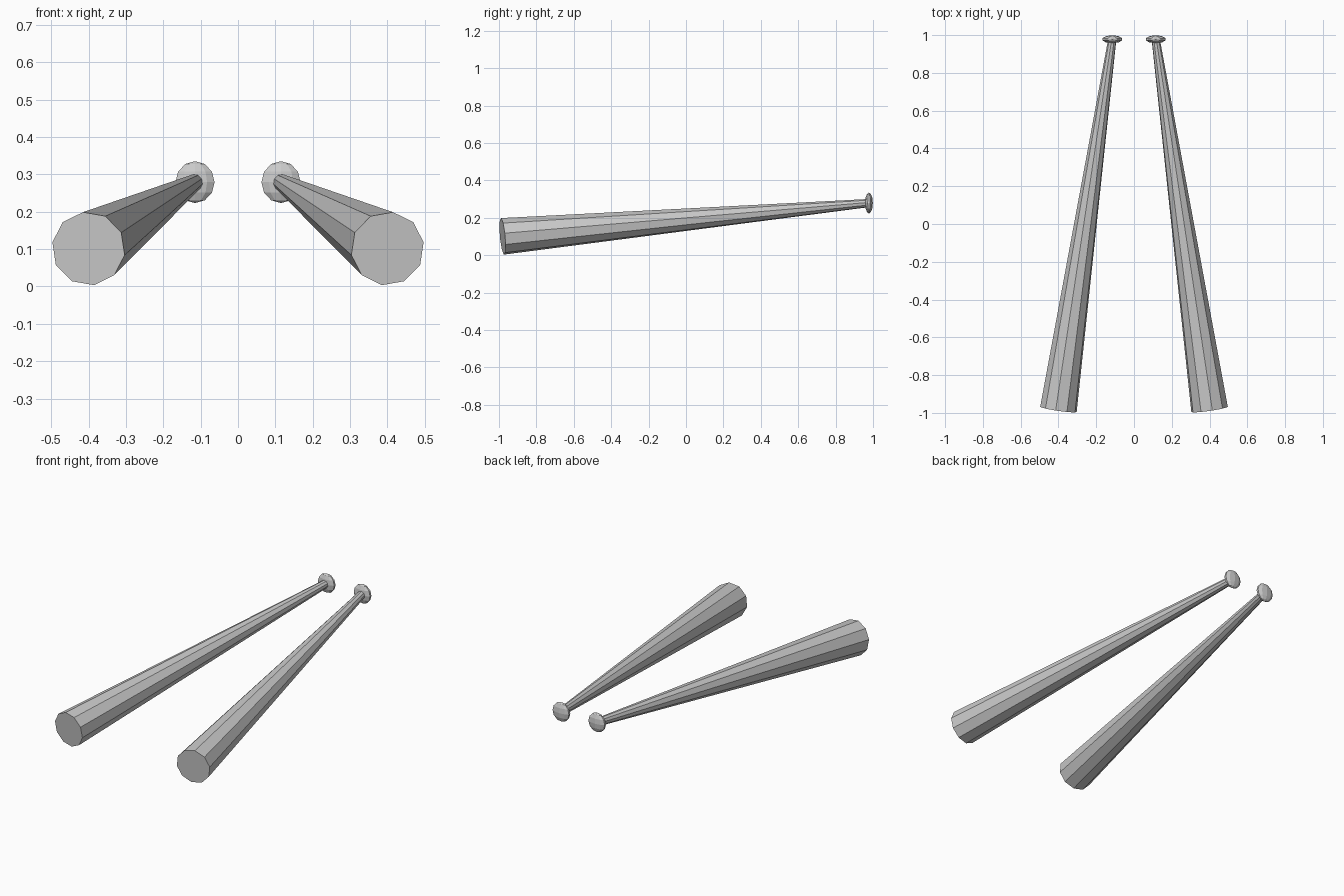
import bpy, bmesh, math
from mathutils import Vector, Matrix

if "Cube" in bpy.data.objects:
    bpy.data.objects.remove(bpy.data.objects["Cube"])

SIDES = 10
gray = bpy.data.materials.new("light_gray")
gray.diffuse_color = (0.6, 0.6, 0.6, 1)
gray.use_nodes = True
gray.node_tree.nodes["Principled BSDF"].inputs["Base Color"].default_value = gray.diffuse_color


def lathe(name, profile, phase, matrix):
    """Flat-faced solid of revolution about local z from (radius, height) points."""
    bm = bmesh.new()
    rings = []
    for r, h in profile:
        if r < 1e-5:
            rings.append([bm.verts.new((0, 0, h))] * SIDES)
            continue
        angles = [math.radians(phase) + 2 * math.pi * i / SIDES for i in range(SIDES)]
        rings.append([bm.verts.new((r * math.cos(a), r * math.sin(a), h)) for a in angles])
    for low, high in zip(rings, rings[1:]):
        for i in range(SIDES):
            j = (i + 1) % SIDES
            corners = list(dict.fromkeys((low[i], low[j], high[j], high[i])))
            bm.faces.new(corners)
    # Flat end caps where the profile does not close at a point
    for ring, (r, h) in ((rings[0], profile[0]), (rings[-1], profile[-1])):
        if r > 1e-5:
            bm.faces.new(ring)
    bm.transform(matrix)
    bmesh.ops.recalc_face_normals(bm, faces=bm.faces)
    mesh = bpy.data.meshes.new(name)
    bm.to_mesh(mesh)
    bm.free()
    mesh.materials.append(gray)
    obj = bpy.data.objects.new(name, mesh)
    bpy.context.collection.objects.link(obj)
    return obj


base = Vector((0.40, -0.981, 0.101))
tip = Vector((0.115, 0.978, 0.279))

# Frame along the shaft: local z runs from the thick end to the thin end
axis = (tip - base).normalized()
up = (Vector((0, 0, 1)) - axis * axis.z).normalized()
side = up.cross(axis) * -1
frame = Matrix((side, -up, axis)).transposed().to_4x4()

for label, sign in (("right", 1), ("left", -1)):
    mirror = Matrix.Diagonal((sign, 1, 1, 1))
    # Tapered shaft with a flat thick end
    lathe(label + "_shaft", [(0.099, 0), (0.022, (tip - base).length)], -10,
          mirror @ Matrix.Translation(base) @ frame)
    # Flattened ball at the thin end
    arc = [math.radians(30 * k) for k in range(7)]
    lathe(label + "_knob", [(math.sin(a), -math.cos(a)) for a in arc], 18,
          mirror @ Matrix.Translation(tip) @ Matrix.Diagonal((0.055, 0.021, 0.056, 1)))
